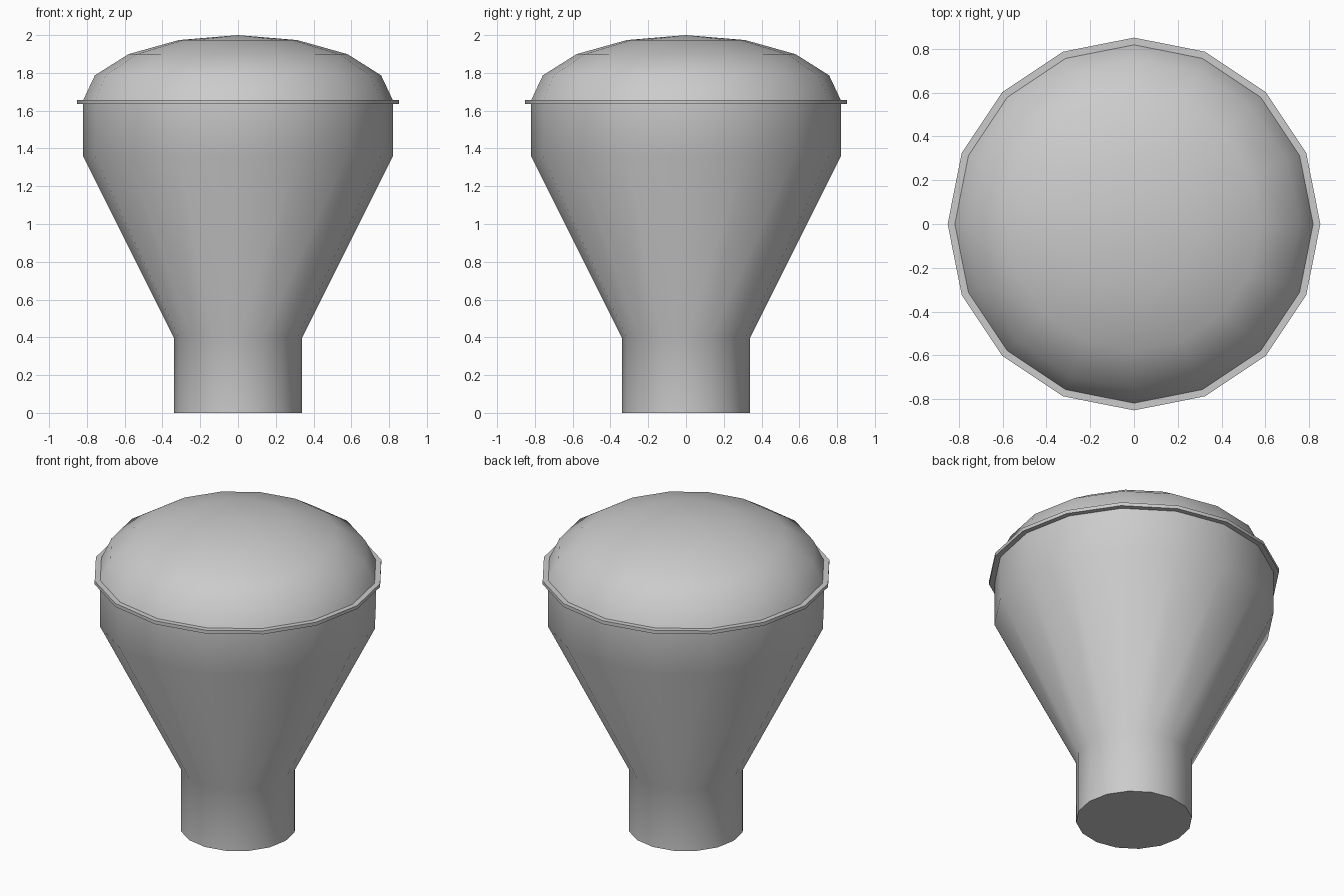
import bpy, bmesh
from math import cos, sin, pi, radians

if "Cube" in bpy.data.objects:
    bpy.data.objects.remove(bpy.data.objects["Cube"])

SIDES = 16


def lathe(name, profile):
    """Revolve (radius, z) points, listed bottom to top; radius 0 makes a pole."""
    bm = bmesh.new()
    rings = []
    for r, z in profile:
        n = SIDES if r > 0 else 1
        rings.append([bm.verts.new((r * cos(2 * pi * i / SIDES),
                                    r * sin(2 * pi * i / SIDES), z)) for i in range(n)])
    for a, b in zip(rings, rings[1:]):
        for i in range(SIDES):
            j = (i + 1) % SIDES
            if len(b) == 1:
                bm.faces.new((a[i], a[j], b[0]))
            else:
                bm.faces.new((a[i], a[j], b[j], b[i]))
    # flat caps on open ends
    bm.faces.new(rings[0][::-1])
    if len(rings[-1]) > 1:
        bm.faces.new(rings[-1])
    mesh = bpy.data.meshes.new(name)
    bm.to_mesh(mesh)
    bm.free()
    obj = bpy.data.objects.new(name, mesh)
    bpy.context.collection.objects.link(obj)
    bpy.ops.object.select_all(action='DESELECT')
    bpy.context.view_layer.objects.active = obj
    obj.select_set(True)
    bpy.ops.object.shade_smooth_by_angle(angle=radians(42))
    return obj


# Neck, flared cone and short straight collar
lathe("funnel_body", [(0.34, 0), (0.34, 0.4), (0.82, 1.36), (0.82, 1.645)])

# Thin projecting rim
lathe("rim", [(0.852, 1.635), (0.852, 1.657)])

# Flattened half-ellipsoid lid
base, radius, height = 1.655, 0.82, 0.345
dome = [(radius * cos(pi * k / 8), base + height * sin(pi * k / 8)) for k in range(4)]
lathe("dome_lid", dome + [(0, base + height)])
